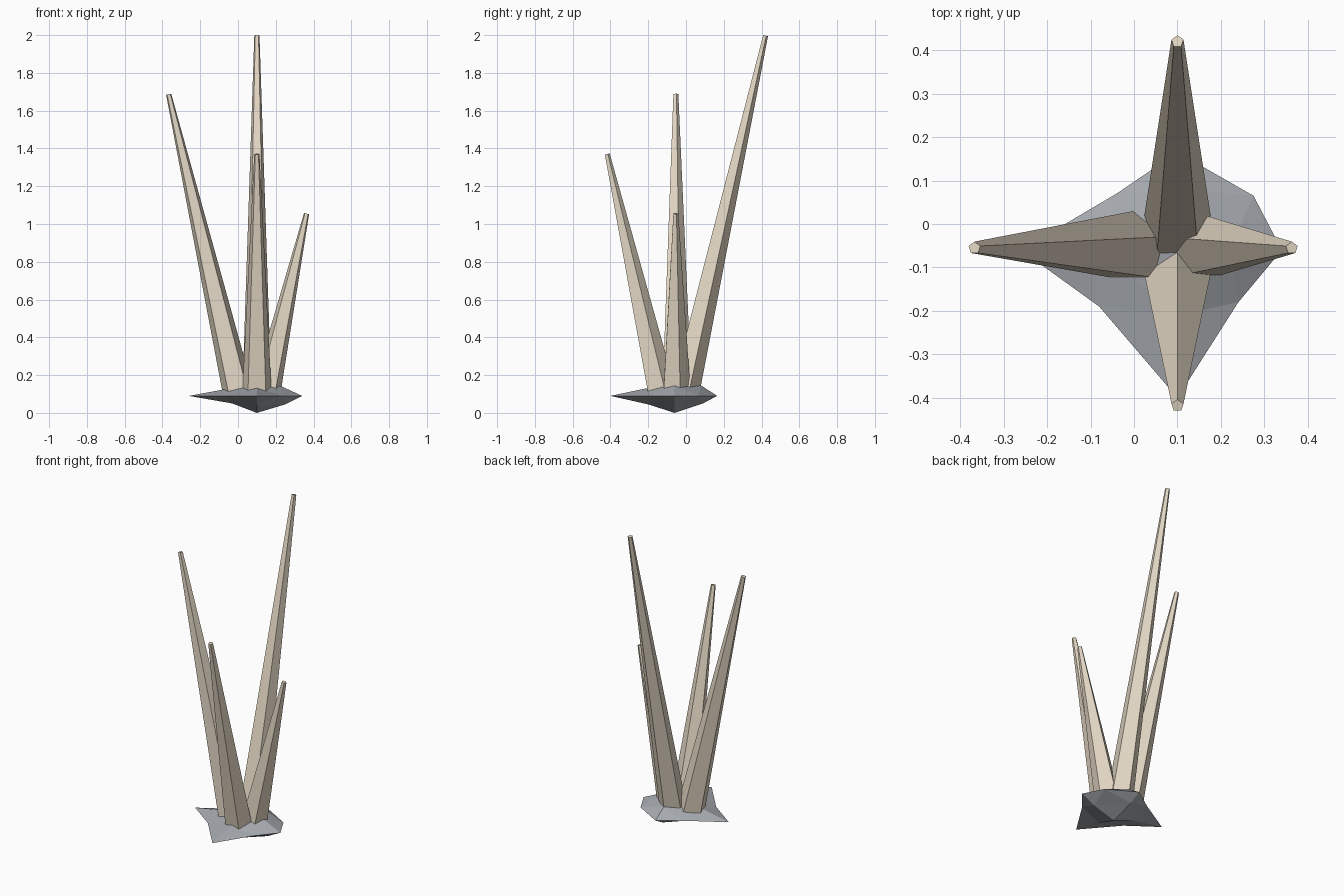
import bpy, bmesh
from mathutils import Vector, Matrix

if "Cube" in bpy.data.objects:
    bpy.data.objects.remove(bpy.data.objects["Cube"])


def material(name, color):
    m = bpy.data.materials.new(name)
    m.diffuse_color = (*color, 1)
    m.use_nodes = True
    m.node_tree.nodes["Principled BSDF"].inputs["Base Color"].default_value = m.diffuse_color
    return m


def add_object(name, bm, mat):
    bmesh.ops.recalc_face_normals(bm, faces=bm.faces)
    mesh = bpy.data.meshes.new(name)
    bm.to_mesh(mesh)
    bm.free()
    mesh.materials.append(mat)
    ob = bpy.data.objects.new(name, mesh)
    bpy.context.collection.objects.link(ob)
    return ob


bone = material("bone", (0.78, 0.69, 0.56))
stone = material("stone", (0.38, 0.40, 0.43))


# Spikes: five-sided tapered shafts leaning outward, one point of the pentagon to +y
def spike(name, base, tip, r_base, r_tip=0.0145):
    base, tip = Vector(base), Vector(tip)
    axis = tip - base
    bm = bmesh.new()
    bmesh.ops.create_cone(bm, cap_ends=True, segments=5, radius1=r_base,
                          radius2=r_tip, depth=axis.length)
    # turn so that a corner faces +y whatever the primitive's start angle
    v = max(bm.verts, key=lambda v: v.co.xy.length).co
    turn = Vector((v.x, v.y, 0)).rotation_difference(Vector((0, 1, 0)))
    lean = Vector((0, 0, 1)).rotation_difference(axis)
    bm.transform(Matrix.Translation((base + tip) / 2)
                 @ lean.to_matrix().to_4x4() @ turn.to_matrix().to_4x4())
    add_object(name, bm, bone)


spike("back_spike", (0.10, -0.01, 0.11), (0.10, 0.42, 1.997), 0.081)
spike("left_spike", (0.00, -0.055, 0.11), (-0.367, -0.055, 1.687), 0.085)
spike("front_spike", (0.10, -0.135, 0.11), (0.10, -0.418, 1.37), 0.081)
spike("right_spike", (0.15, -0.055, 0.11), (0.363, -0.055, 1.055), 0.079)

# Rock base: once-divided octahedron with an uneven rim
bm = bmesh.new()
rim = [bm.verts.new((x, y, 0.09)) for x, y in (
    (0.34, -0.06), (0.275, 0.065), (0.10, 0.165), (-0.04, 0.07),
    (-0.26, -0.06), (-0.08, -0.19), (0.10, -0.40), (0.24, -0.18))]
upper = [(0.22, -0.06, 0.145), (0.10, 0.08, 0.145),
         (-0.07, -0.06, 0.125), (0.10, -0.21, 0.13)]
lower = [(0.25, -0.06, 0.045), (0.10, 0.09, 0.05),
         (-0.03, -0.06, 0.05), (0.10, -0.20, 0.045)]
for pole, ring in (((0.10, -0.06, 0.16), upper), ((0.10, -0.06, 0.0), lower)):
    p = bm.verts.new(pole)
    mid = [bm.verts.new(c) for c in ring]
    for i in range(4):
        a, b, c = rim[2 * i], rim[2 * i + 1], rim[(2 * i + 2) % 8]
        m, n = mid[i], mid[(i + 1) % 4]
        for tri in ((p, m, n), (m, a, b), (n, b, c), (m, b, n)):
            bm.faces.new(tri)
add_object("rock_base", bm, stone)
